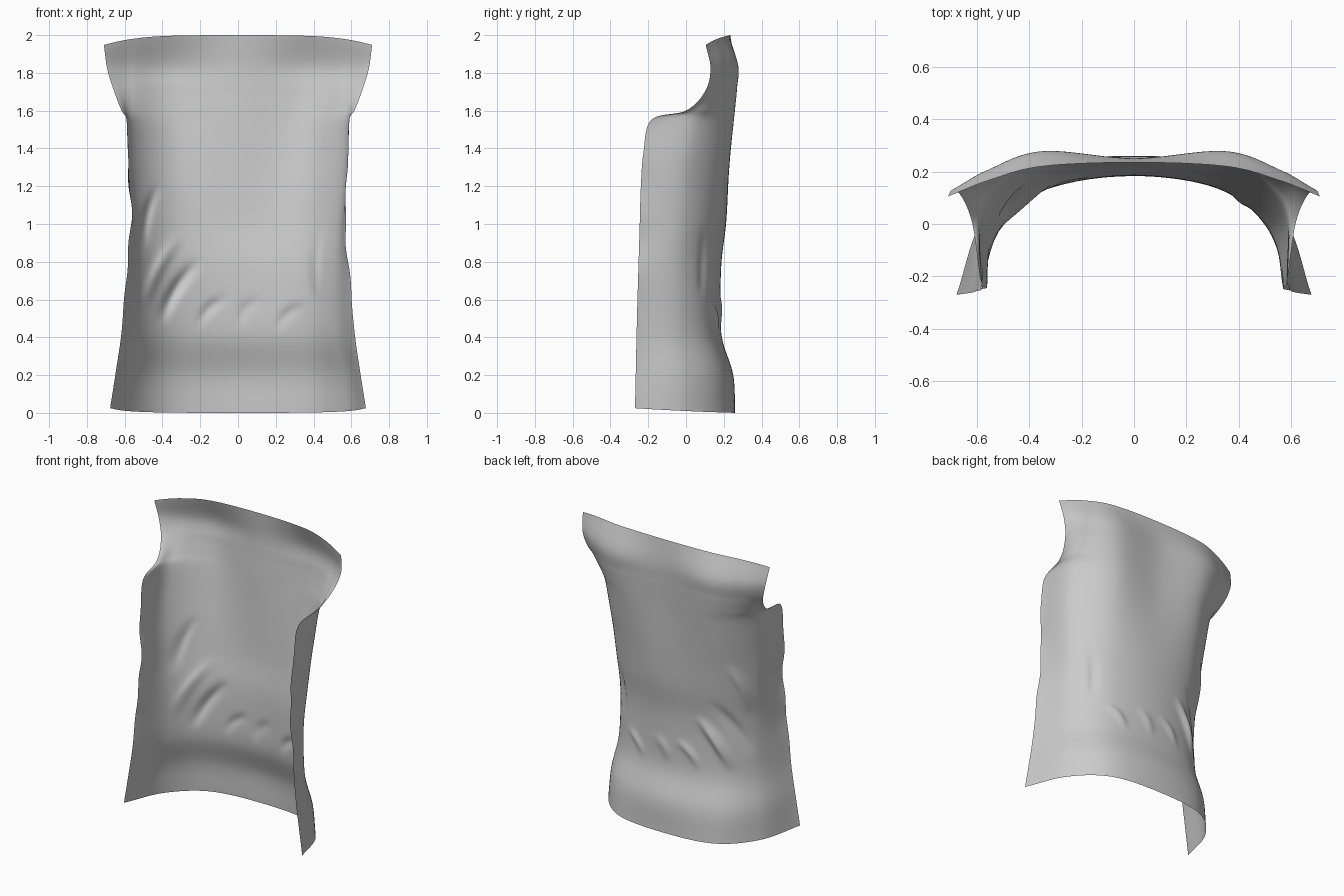
import bpy, math

# Half cross-sections, bottom to top:
# centre y, centre z, quarter x, quarter y, side x, side y, edge x, edge y, edge z
ROWS = [
    (.260, .000, .36, .215, .575, .02, .677, -.270, .025),
    (.250, .200, .36, .195, .560, .01, .648, -.266, .210),
    (.190, .400, .33, .145, .520, -.01, .620, -.262, .400),
    (.183, .600, .32, .135, .505, -.01, .602, -.257, .600),
    (.188, .800, .32, .140, .508, -.01, .585, -.251, .800),
    (.212, 1.000, .33, .165, .525, .00, .566, -.245, 1.000),
    (.223, 1.200, .34, .190, .545, .01, .576, -.239, 1.200),
    (.230, 1.370, .35, .215, .560, .03, .582, -.225, 1.380),
    (.236, 1.530, .35, .240, .565, .07, .590, -.183, 1.552),
    (.241, 1.620, .35, .255, .560, .13, .616, .000, 1.600),
    (.247, 1.720, .35, .268, .555, .18, .655, .100, 1.700),
    (.250, 1.840, .35, .275, .560, .205, .692, .130, 1.820),
    (.235, 2.000, .35, .220, .550, .168, .710, .105, 1.948),
]
# Cloth folds seen in the x-z plane: x0, z0, x1, z1, width, depth
FOLDS = [
    (-.20, .82, -.42, .46, .030, .030),
    (-.30, .95, -.50, .55, .030, -.018),
    (-.42, 1.22, -.50, .85, .025, .020),
    (-.05, .62, -.22, .45, .025, .014),
    (.12, .62, .00, .45, .030, .010),
    (.36, .58, .20, .43, .025, .014),
    (.45, 1.00, .42, .60, .025, -.014),
]
NU, NV = 120, 130


def spline(pts, t):
    """Catmull-Rom through evenly spaced points, t in 0..1."""
    n = len(pts) - 1
    i = min(int(t * n), n - 1)
    f = t * n - i
    p1, p2 = pts[i], pts[i + 1]
    p0 = pts[i - 1] if i else [2 * a - b for a, b in zip(p1, p2)]
    p3 = pts[i + 2] if i + 2 <= n else [2 * b - a for a, b in zip(p1, p2)]
    return [.5 * (2 * b + (c - a) * f + (2 * a - 5 * b + 4 * c - d) * f * f
                  + (3 * b - a - 3 * c + d) * f ** 3)
            for a, b, c, d in zip(p0, p1, p2, p3)]


def fold_depth(x, z):
    total = 0
    for x0, z0, x1, z1, w, d in FOLDS:
        dx, dz = x1 - x0, z1 - z0
        t = ((x - x0) * dx + (z - z0) * dz) / (dx * dx + dz * dz)
        if 0 < t < 1:
            bow = .025 * math.sin(math.pi * t)
            off = ((x - x0) * dz - (z - z0) * dx) / math.hypot(dx, dz) - bow
            total += d * math.sin(math.pi * t) ** 1.3 * math.exp(-(off / w) ** 2)
    return total


# Curved back panel as one open sheet
verts, faces = [], []
for j in range(NV + 1):
    cy, cz, qx, qy, sx, sy, ex, ey, ez = spline(ROWS, j / NV)
    section = [(-ex, ey), (-sx, sy), (-qx, qy), (0, cy), (qx, qy), (sx, sy), (ex, ey)]
    for i in range(NU + 1):
        u = i / NU
        x, y = spline(section, u)
        s = abs(2 * u - 1)
        z = cz + (ez - cz) * s ** 2.5
        y += fold_depth(x, z)
        # slight ripple along the side seams
        x += .007 * s ** 12 * math.sin(z * 19 + (1 if x > 0 else 0)) * math.exp(-((z - 1.0) / .35) ** 2)
        verts.append((x, y, z))
for j in range(NV):
    for i in range(NU):
        a = j * (NU + 1) + i
        faces.append((a, a + NU + 1, a + NU + 2, a + 1))

mesh = bpy.data.meshes.new("back_panel")
mesh.from_pydata(verts, [], faces)
mesh.update()
panel = bpy.data.objects.new("back_panel", mesh)
bpy.context.collection.objects.link(panel)
mesh.shade_smooth()
